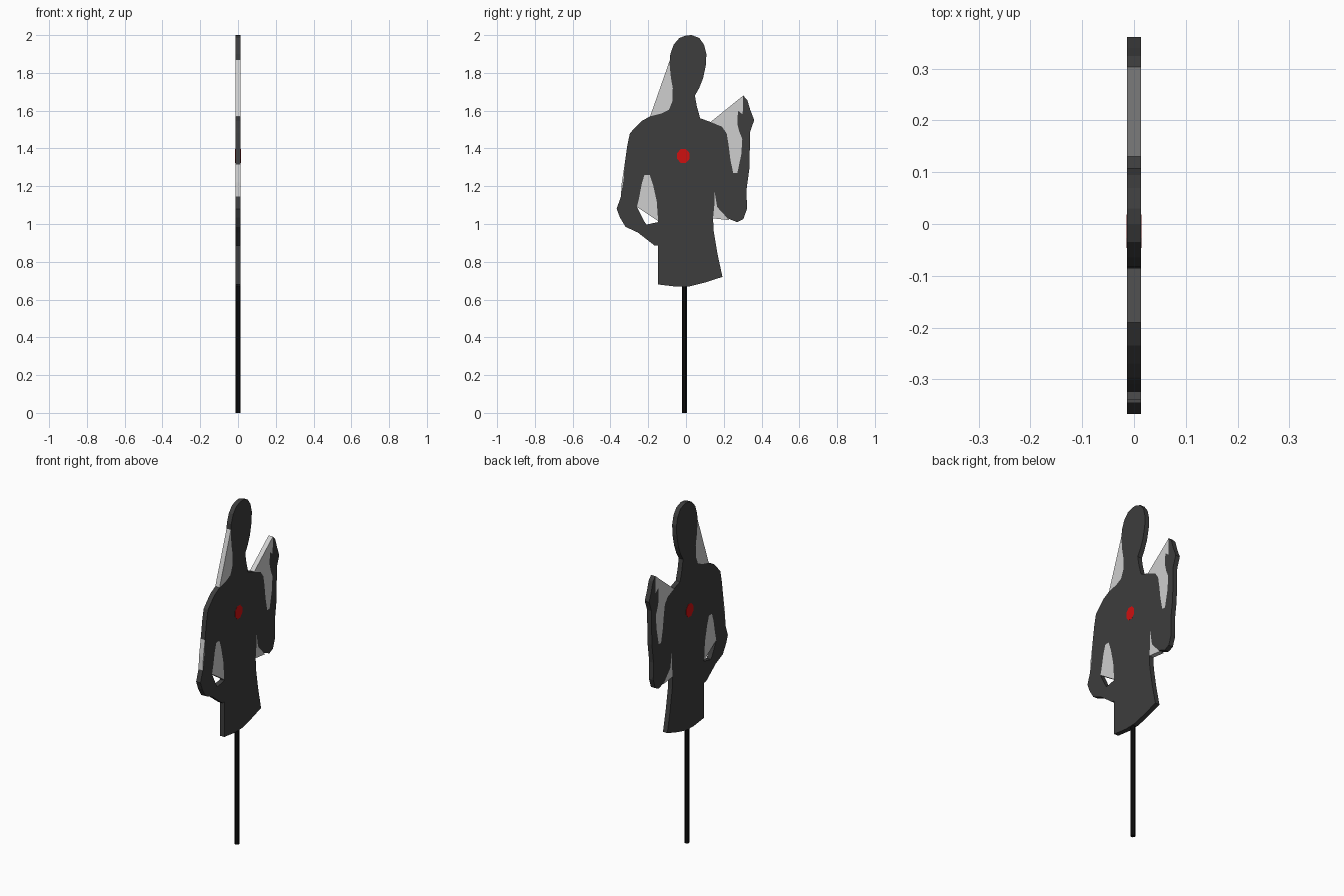
import bpy, bmesh, math


def material(name, rgb):
    m = bpy.data.materials.new(name)
    m.diffuse_color = (*rgb, 1)
    return m


charcoal = material("charcoal", (0.047, 0.047, 0.047))
pale_grey = material("pale grey", (0.62, 0.62, 0.62))
red = material("red", (0.62, 0.005, 0.005))
black = material("black", (0.004, 0.004, 0.004))


def slab(name, outline, mat, half=0.014):
    """Extrude a (y, z) outline symmetrically along x."""
    bm = bmesh.new()
    face = bm.faces.new([bm.verts.new((-half, y, z)) for y, z in outline])
    ext = bmesh.ops.extrude_face_region(bm, geom=[face], use_keep_orig=True)
    verts = [v for v in ext["geom"] if isinstance(v, bmesh.types.BMVert)]
    bmesh.ops.translate(bm, verts=verts, vec=(2 * half, 0, 0))
    bmesh.ops.recalc_face_normals(bm, faces=bm.faces)
    mesh = bpy.data.meshes.new(name)
    bm.to_mesh(mesh)
    bm.free()
    mesh.materials.append(mat)
    obj = bpy.data.objects.new(name, mesh)
    bpy.context.collection.objects.link(obj)
    return obj


# Head and torso
slab("head_and_torso", [
    (0.03, 2.0), (0.07, 1.985), (0.095, 1.95), (0.108, 1.90), (0.105, 1.84),
    (0.09, 1.77), (0.07, 1.72), (0.047, 1.68), (0.058, 1.62), (0.075, 1.56),
    (0.13, 1.54), (0.15, 1.18), (0.15, 1.10), (0.143, 1.03), (0.147, 0.96),
    (0.167, 0.84), (0.193, 0.72), (0.10, 0.69), (0.02, 0.67), (-0.05, 0.668),
    (-0.147, 0.68), (-0.147, 0.885), (-0.147, 1.01), (-0.155, 1.12),
    (-0.175, 1.21), (-0.192, 1.26), (-0.205, 1.26), (-0.19, 1.57),
    (-0.13, 1.585), (-0.09, 1.605), (-0.072, 1.65), (-0.07, 1.72),
    (-0.08, 1.775), (-0.087, 1.85), (-0.083, 1.90), (-0.065, 1.95),
    (-0.035, 1.985), (0.0, 1.998)], charcoal)

# Arm with the hand on the hip
slab("lowered_arm", [
    (-0.19, 1.57), (-0.235, 1.545), (-0.27, 1.51), (-0.297, 1.48),
    (-0.31, 1.42), (-0.325, 1.315), (-0.33, 1.235), (-0.345, 1.145),
    (-0.367, 1.08), (-0.35, 1.035), (-0.32, 0.985), (-0.255, 0.955),
    (-0.21, 0.92), (-0.165, 0.885), (-0.147, 0.885), (-0.147, 1.01),
    (-0.21, 0.997), (-0.225, 1.02), (-0.245, 1.06), (-0.26, 1.09),
    (-0.25, 1.13), (-0.235, 1.21), (-0.22, 1.26), (-0.205, 1.26)], charcoal)

# Arm with the raised hand
slab("raised_arm", [
    (0.13, 1.54), (0.19, 1.515), (0.215, 1.48), (0.225, 1.42), (0.235, 1.34),
    (0.25, 1.27), (0.272, 1.27), (0.293, 1.37), (0.298, 1.45), (0.282, 1.49),
    (0.272, 1.53), (0.275, 1.60), (0.30, 1.58), (0.303, 1.68), (0.325, 1.655),
    (0.34, 1.605), (0.361, 1.55), (0.34, 1.49), (0.335, 1.29), (0.32, 1.18),
    (0.323, 1.08), (0.303, 1.025), (0.27, 1.01), (0.22, 1.03), (0.165, 1.09),
    (0.15, 1.18)], charcoal)

# Pale panels filling the gaps around the figure
slab("neck_panel", [
    (-0.083, 1.875), (-0.19, 1.57), (-0.13, 1.585), (-0.09, 1.605),
    (-0.072, 1.65), (-0.07, 1.72), (-0.08, 1.775), (-0.087, 1.85)], pale_grey)
slab("raised_hand_panel", [
    (0.13, 1.54), (0.303, 1.68), (0.30, 1.58), (0.275, 1.60), (0.272, 1.53),
    (0.282, 1.49), (0.298, 1.45), (0.293, 1.37), (0.272, 1.27), (0.25, 1.27),
    (0.235, 1.34), (0.225, 1.42), (0.215, 1.48), (0.19, 1.515)], pale_grey)
slab("raised_elbow_panel", [
    (0.15, 1.18), (0.165, 1.09), (0.22, 1.03), (0.23, 1.02), (0.143, 1.03),
    (0.15, 1.10)], pale_grey)
slab("lowered_arm_panel", [
    (-0.22, 1.26), (-0.235, 1.21), (-0.25, 1.13), (-0.26, 1.09),
    (-0.147, 1.015), (-0.155, 1.12), (-0.175, 1.21), (-0.192, 1.26)], pale_grey)
slab("lowered_arm_outer_panel", [
    (-0.325, 1.315), (-0.34, 1.22), (-0.345, 1.145), (-0.33, 1.235)], pale_grey)

# Red aiming spot, showing on both faces
spot = [(-0.014 + 0.035 * math.cos(a), 1.36 + 0.041 * math.sin(a))
        for a in [math.pi / 8 + i * math.pi / 4 for i in range(8)]]
for side, x in (("left", -0.0142), ("right", 0.0142)):
    slab("spot_" + side, spot, red, 0.0005).location.x = x

# Support pole
bpy.ops.mesh.primitive_cylinder_add(vertices=12, radius=0.013, depth=0.68,
                                    location=(0, -0.009, 0.34))
pole = bpy.context.object
pole.name = "support_pole"
pole.data.materials.append(black)
bpy.ops.object.shade_smooth_by_angle()
